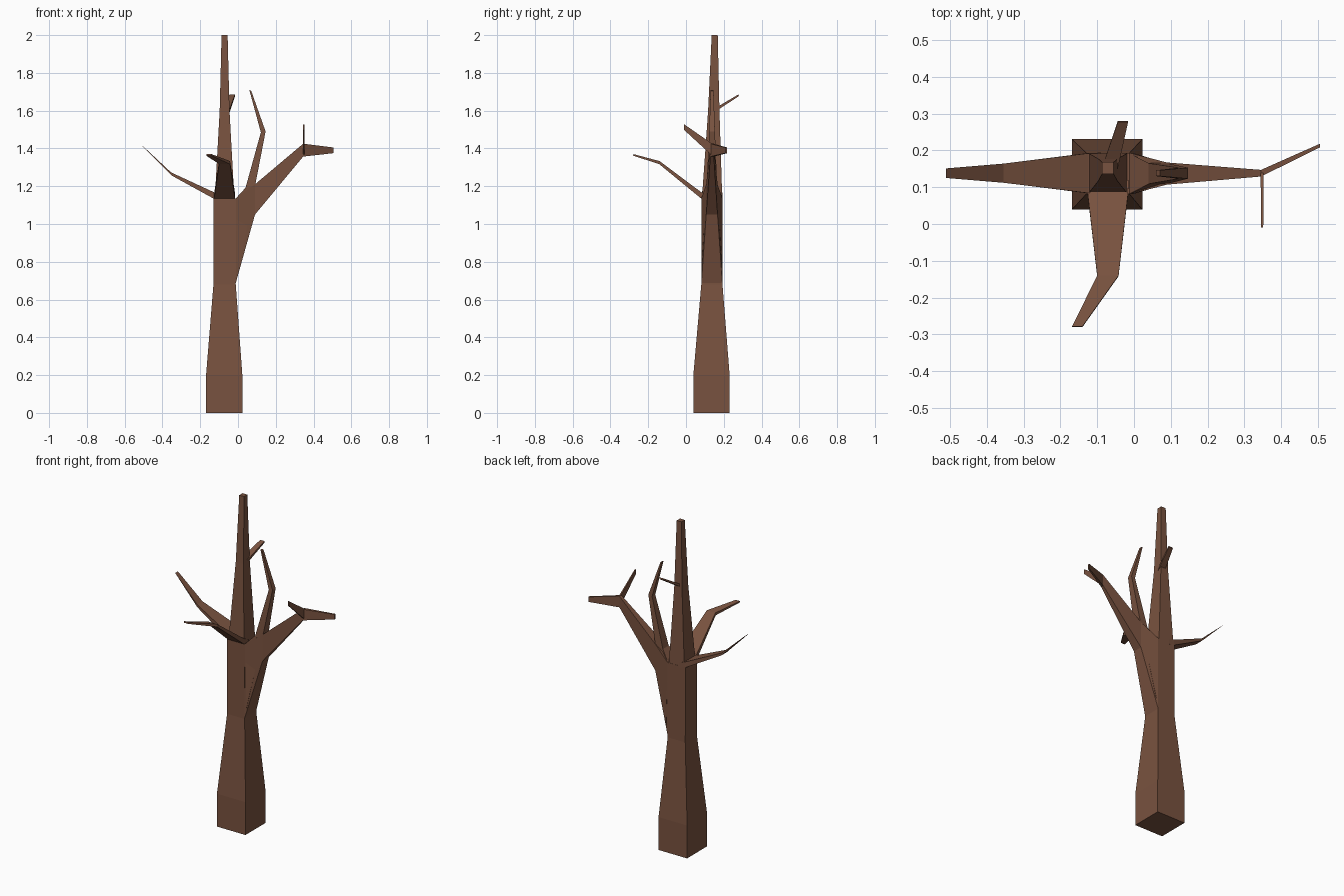
import bpy, bmesh
from mathutils import Vector

bark = bpy.data.materials.new("bark")
bark.diffuse_color = (0.19, 0.085, 0.05, 1)
X, Y = Vector((1, 0, 0)), Vector((0, 1, 0))


def ring(low, high, half, axis):
    """Four-sided section: two profile points widened along an axis."""
    a, b, w = Vector(low), Vector(high), axis * half
    return [a - w, a + w, b + w, b - w]


def square(x, y, z, hx, hy):
    return ring((x, y - hy, z), (x, y + hy, z), hx, X)


def loft(name, rings):
    """Skin a chain of four-sided sections and cap both ends."""
    bm = bmesh.new()
    loops = [[bm.verts.new(p) for p in r] for r in rings]
    for a, b in zip(loops, loops[1:]):
        for i in range(4):
            j = (i + 1) % 4
            bm.faces.new((a[i], a[j], b[j], b[i]))
    bm.faces.new(loops[0][::-1])
    bm.faces.new(loops[-1])
    bmesh.ops.recalc_face_normals(bm, faces=bm.faces)
    mesh = bpy.data.meshes.new(name)
    bm.to_mesh(mesh)
    bm.free()
    mesh.materials.append(bark)
    bpy.context.collection.objects.link(bpy.data.objects.new(name, mesh))


# Trunk and central leader
loft("trunk", [square(-0.073, 0.135, 0, 0.096, 0.096),
               square(-0.073, 0.135, 0.2, 0.096, 0.096),
               square(-0.071, 0.137, 0.68, 0.059, 0.056),
               square(-0.071, 0.137, 1.135, 0.06, 0.056)])
loft("leader", [square(-0.071, 0.138, 1.13, 0.052, 0.054),
                square(-0.071, 0.147, 1.6, 0.026, 0.03),
                square(-0.071, 0.152, 2.0, 0.016, 0.016)])

# Left branch, wide and flat
loft("left_branch", [ring((-0.09, 0.138, 1.125), (-0.09, 0.138, 1.155), 0.056, Y),
                     ring((-0.13, 0.138, 1.135), (-0.125, 0.138, 1.167), 0.054, Y),
                     ring((-0.352, 0.138, 1.257), (-0.354, 0.138, 1.273), 0.026, Y),
                     ring((-0.505, 0.138, 1.412), (-0.51, 0.138, 1.418), 0.013, Y)])

# Front branch, wide and flat
loft("front_branch", [ring((-0.071, 0.12, 1.12), (-0.071, 0.12, 1.15), 0.056, X),
                      ring((-0.071, 0.08, 1.135), (-0.071, 0.085, 1.165), 0.055, X),
                      ring((-0.071, -0.142, 1.317), (-0.071, -0.14, 1.333), 0.029, X),
                      ring((-0.154, -0.28, 1.362), (-0.154, -0.278, 1.37), 0.014, X)])

# Short rear twig
loft("rear_twig", [ring((-0.066, 0.15, 1.592), (-0.066, 0.15, 1.61), 0.022, X),
                   ring((-0.03, 0.28, 1.677), (-0.03, 0.277, 1.686), 0.014, X)])

# Right fork growing out of the trunk side, ending in a bent limb
low, high = (0.09, 0.137, 1.05), (0.09, 0.137, 1.21)
loft("right_limb", [ring((-0.014, 0.137, 0.68), (-0.012, 0.137, 1.135), 0.056, Y),
                    ring(low, high, 0.03, Y),
                    ring((0.345, 0.138, 1.357), (0.345, 0.138, 1.425), 0.009, Y),
                    ring((0.505, 0.213, 1.375), (0.505, 0.213, 1.405), 0.005, Y)])

# Upright branch on the fork
loft("upright_branch", [ring((0.0, 0.137, 0.75), (-0.012, 0.137, 1.135), 0.055, Y),
                        ring((0.09, 0.137, 1.2), (0.04, 0.137, 1.192), 0.028, Y),
                        ring((0.146, 0.138, 1.49), (0.121, 0.138, 1.485), 0.015, Y),
                        ring((0.07, 0.138, 1.705), (0.06, 0.138, 1.71), 0.008, Y)])

# Thin twig pointing forward from the limb's elbow
loft("forward_twig", [ring((0.348, 0.14, 1.36), (0.348, 0.138, 1.425), 0.004, X),
                      ring((0.348, -0.01, 1.498), (0.348, -0.01, 1.528), 0.003, X)])
